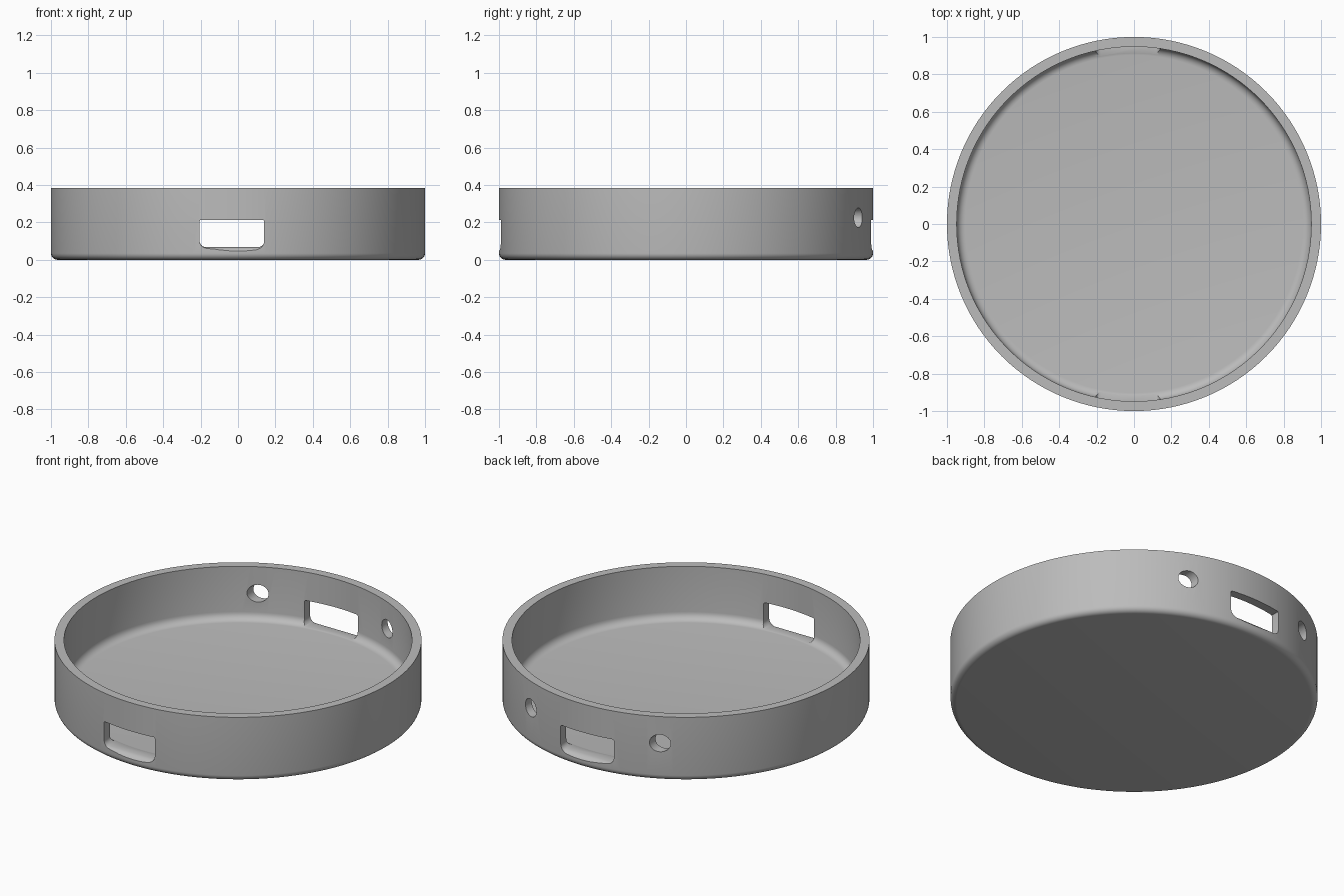
import bpy, bmesh
from math import sin, cos, pi, radians

cube = bpy.data.objects.get("Cube")
if cube:
    bpy.data.objects.remove(cube, do_unlink=True)

HEIGHT, OUTER, INNER, FLOOR = 0.385, 1.0, 0.948, 0.067
SEGMENTS = 128

grey = bpy.data.materials.new("plain grey")
grey.use_nodes = True
colour = (0.5, 0.5, 0.5, 1)
grey.diffuse_color = colour
grey.node_tree.nodes["Principled BSDF"].inputs["Base Color"].default_value = colour


def arc(cx, cy, r, start, end, steps=6):
    """Points on an arc, angles in degrees."""
    angles = [radians(start + (end - start) * i / steps) for i in range(steps + 1)]
    return [(cx + r * cos(a), cy + r * sin(a)) for a in angles]


def loft(name, rings):
    """Closed solid through rings of equal point count."""
    bm = bmesh.new()
    loops = [[bm.verts.new(p) for p in ring] for ring in rings]
    n = len(loops[0])
    for a, b in zip(loops, loops[1:]):
        for i in range(n):
            j = (i + 1) % n
            bm.faces.new((a[i], a[j], b[j], b[i]))
    bm.faces.new(loops[0][::-1])
    bm.faces.new(loops[-1])
    bmesh.ops.recalc_face_normals(bm, faces=bm.faces)
    mesh = bpy.data.meshes.new(name)
    bm.to_mesh(mesh)
    bm.free()
    mesh.materials.append(grey)
    obj = bpy.data.objects.new(name, mesh)
    bpy.context.scene.collection.objects.link(obj)
    return obj


# Round tray: rounded outer foot, flat rim, filleted inner floor
foot, fillet = 0.035, 0.045
profile = arc(OUTER - foot, foot, foot, -90, 0)
profile += [(OUTER, HEIGHT), (INNER, HEIGHT)]
profile += arc(INNER - fillet, FLOOR + fillet, fillet, 0, -90)
turns = [2 * pi * i / SEGMENTS for i in range(SEGMENTS)]
tray = loft("round_tray", [[(r * cos(t), r * sin(t), z) for t in turns] for r, z in profile])


# Port slot cutter: rounded lower corners, lip flaring down at the outside
def slot_ring(y, drop):
    left, right, top, bottom = -0.205, 0.14, 0.214, FLOOR + 0.002 - drop
    r, s = 0.03 + drop, 0.008
    outline = arc(left + r, bottom + r, r, 180, 270)
    outline += arc(right - r, bottom + r, r, 270, 360)
    outline += arc(right - s, top - s, s, 0, 90, 3)
    outline += arc(left + s, top - s, s, 90, 180, 3)
    return [(x, y, z) for x, z in outline]


lip = [(0.86, 0), (0.965, 0), (0.98, 0.004), (0.992, 0.012), (1.0, 0.022), (1.05, 0.022)]
cutters = [loft("slot_cutter", [slot_ring(side * y, d) for y, d in lip]) for side in (-1, 1)]

# Two round holes beside the back slot
for x in (-0.451, 0.387):
    rings = [[(px, y, pz) for px, pz in arc(x, 0.225, 0.052, 0, 360, 32)[:-1]] for y in (0.7, 1.1)]
    cutters.append(loft("hole_cutter", rings))

bpy.context.view_layer.objects.active = tray
tray.select_set(True)
for cutter in cutters:
    cutter.hide_render = True
    mod = tray.modifiers.new("opening", 'BOOLEAN')
    mod.operation, mod.solver, mod.object = 'DIFFERENCE', 'EXACT', cutter
    bpy.ops.object.modifier_apply(modifier=mod.name)
    bpy.data.objects.remove(cutter, do_unlink=True)

bpy.ops.object.shade_smooth_by_angle(angle=radians(30))
